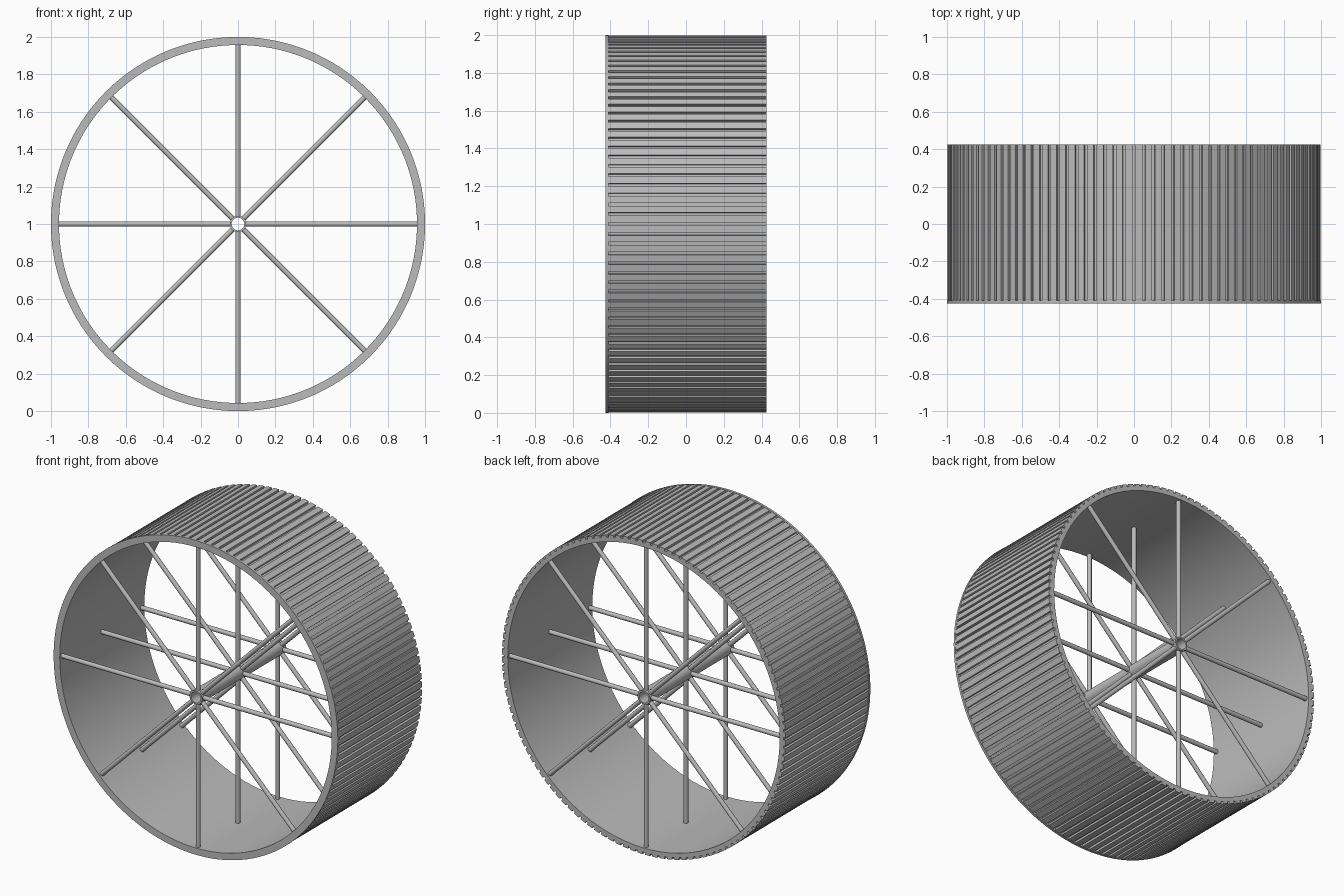
import bpy, bmesh, math
from mathutils import Matrix

if "Cube" in bpy.data.objects:
    bpy.data.objects.remove(bpy.data.objects["Cube"])

CENTRE_Z = 1.0
HALF = 0.425          # half width of the wheel
TEETH = 120           # tread bars around the rim
INNER, OUTER, GROOVE = 0.957, 1.0, 0.984

grey = bpy.data.materials.new("plain_grey")
grey.use_nodes = True
grey.diffuse_color = (0.5, 0.5, 0.5, 1)
grey.node_tree.nodes["Principled BSDF"].inputs["Base Color"].default_value = (0.5, 0.5, 0.5, 1)


def finish(name, bm, angle=30):
    bmesh.ops.recalc_face_normals(bm, faces=bm.faces)
    mesh = bpy.data.meshes.new(name)
    bm.to_mesh(mesh)
    bm.free()
    mesh.materials.append(grey)
    obj = bpy.data.objects.new(name, mesh)
    bpy.context.collection.objects.link(obj)
    obj.location.z = CENTRE_Z
    bpy.ops.object.select_all(action='DESELECT')
    obj.select_set(True)
    bpy.context.view_layer.objects.active = obj
    bpy.ops.object.shade_smooth_by_angle(angle=math.radians(angle))
    return obj


def lathe(name, rows, angles):
    """Closed ring about the y axis; each row is (y, radius, radius in a groove)."""
    bm = bmesh.new()
    rings = []
    for y, r, dip in rows:
        rings.append([bm.verts.new((math.cos(a) * (dip if low else r), y,
                                    math.sin(a) * (dip if low else r)))
                      for a, low in angles])
    for a, b in zip(rings, rings[1:] + rings[:1]):
        for i in range(len(a)):
            j = (i + 1) % len(a)
            bm.faces.new((a[i], a[j], b[j], b[i]))
    bmesh.ops.remove_doubles(bm, verts=bm.verts, dist=1e-5)
    return finish(name, bm)


# Rim with tread grooves, closed by a thin plain lip at the front
pitch = math.tau / TEETH
steps = ((-0.15, True), (0.15, True), (0.155, False), (0.845, False))
tread = [((t + f) * pitch, low) for t in range(TEETH) for f, low in steps]
lip = HALF - 0.015
lathe("rim", [(-HALF, INNER, INNER), (-HALF, OUTER, OUTER), (-lip, OUTER, OUTER),
              (-lip, OUTER - 0.002, GROOVE), (HALF, OUTER - 0.002, GROOVE),
              (HALF, INNER, INNER)], tread)

# Hollow axle tube
plain = [(math.tau * i / 32, False) for i in range(32)]
lathe("axle_tube", [(-HALF, 0.034, 0), (-HALF, 0.044, 0),
                    (HALF, 0.044, 0), (HALF, 0.034, 0)], plain)

# Three sets of eight round spokes
start, end = 0.04, 0.962
for label, y in (("front", -0.4), ("middle", 0.0), ("back", 0.4)):
    bm = bmesh.new()
    for k in range(8):
        place = (Matrix.Translation((0, y, 0)) @ Matrix.Rotation(k * math.tau / 8, 4, 'Y')
                 @ Matrix.Translation((0, 0, (start + end) / 2)))
        bmesh.ops.create_cone(bm, cap_ends=True, segments=12, radius1=0.014, radius2=0.014,
                              depth=end - start, matrix=place)
    finish(label + "_spokes", bm, 40)
